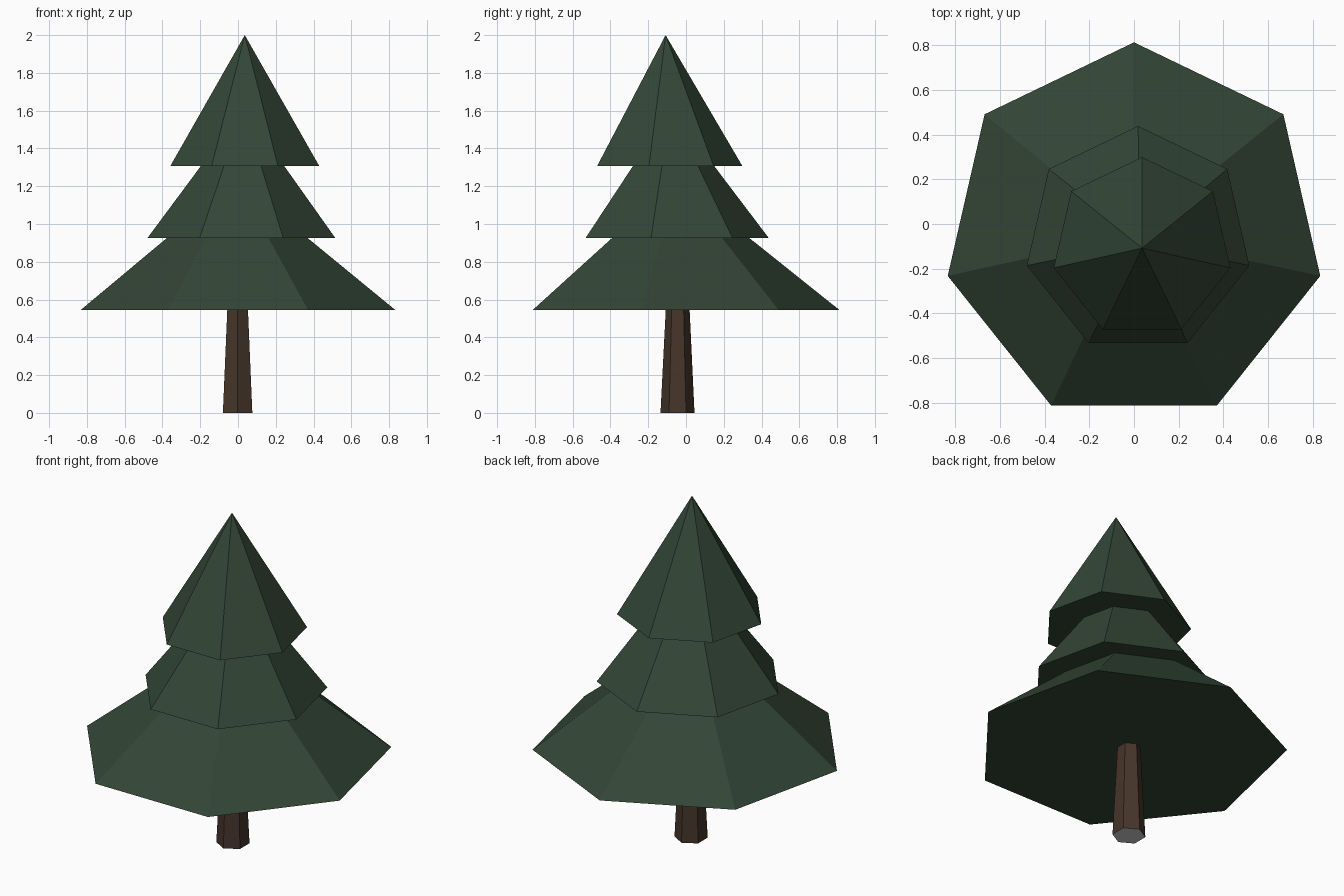
import bpy, bmesh, math

if "Cube" in bpy.data.objects:
    bpy.data.objects.remove(bpy.data.objects["Cube"])


def material(name, rgb):
    m = bpy.data.materials.new(name)
    m.diffuse_color = (*rgb, 1)
    m.use_nodes = True
    m.node_tree.nodes["Principled BSDF"].inputs["Base Color"].default_value = m.diffuse_color
    return m


def loft(name, sides, rings, mats):
    """Stack flat polygon rings (x, y, z, radius); radius 0 makes a point."""
    bm = bmesh.new()
    layers = []
    for x, y, z, r in rings:
        if r == 0:
            layers.append([bm.verts.new((x, y, z))])
            continue
        angles = [math.pi / 2 + 2 * math.pi * i / sides for i in range(sides)]
        layers.append([bm.verts.new((x + r * math.cos(a), y + r * math.sin(a), z))
                       for a in angles])
    for low, high in zip(layers, layers[1:]):
        for i in range(sides):
            j = (i + 1) % sides
            if len(high) == 1:
                bm.faces.new((low[i], low[j], high[0]))
            else:
                bm.faces.new((low[i], low[j], high[j], high[i]))
    base = bm.faces.new(layers[0][::-1])
    base.material_index = len(mats) - 1
    if len(layers[-1]) > 1:
        bm.faces.new(layers[-1])
    bmesh.ops.recalc_face_normals(bm, faces=bm.faces)
    mesh = bpy.data.meshes.new(name)
    bm.to_mesh(mesh)
    bm.free()
    for m in mats:
        mesh.materials.append(m)
    ob = bpy.data.objects.new(name, mesh)
    bpy.context.collection.objects.link(ob)
    return ob


green = material("needles", (0.033, 0.061, 0.037))
brown = material("bark", (0.061, 0.036, 0.023))
grey = material("cut_end", (0.8, 0.8, 0.8))

# Six-sided tapering trunk with a grey cut base
loft("trunk", 6, [(-0.002, -0.045, 0, 0.09),
                  (-0.002, -0.044, 0.55, 0.063)], [brown, grey])

# Three seven-sided tiers of foliage, leaning slightly towards the tip
loft("foliage", 7, [(0, -0.042, 0.545, 0.854),
                    (-0.004, -0.047, 0.926, 0.382),
                    (0.018, -0.072, 0.926, 0.510),
                    (0.024, -0.077, 1.306, 0.227),
                    (0.036, -0.106, 1.306, 0.405),
                    (0.036, -0.108, 2.0, 0)], [green])
